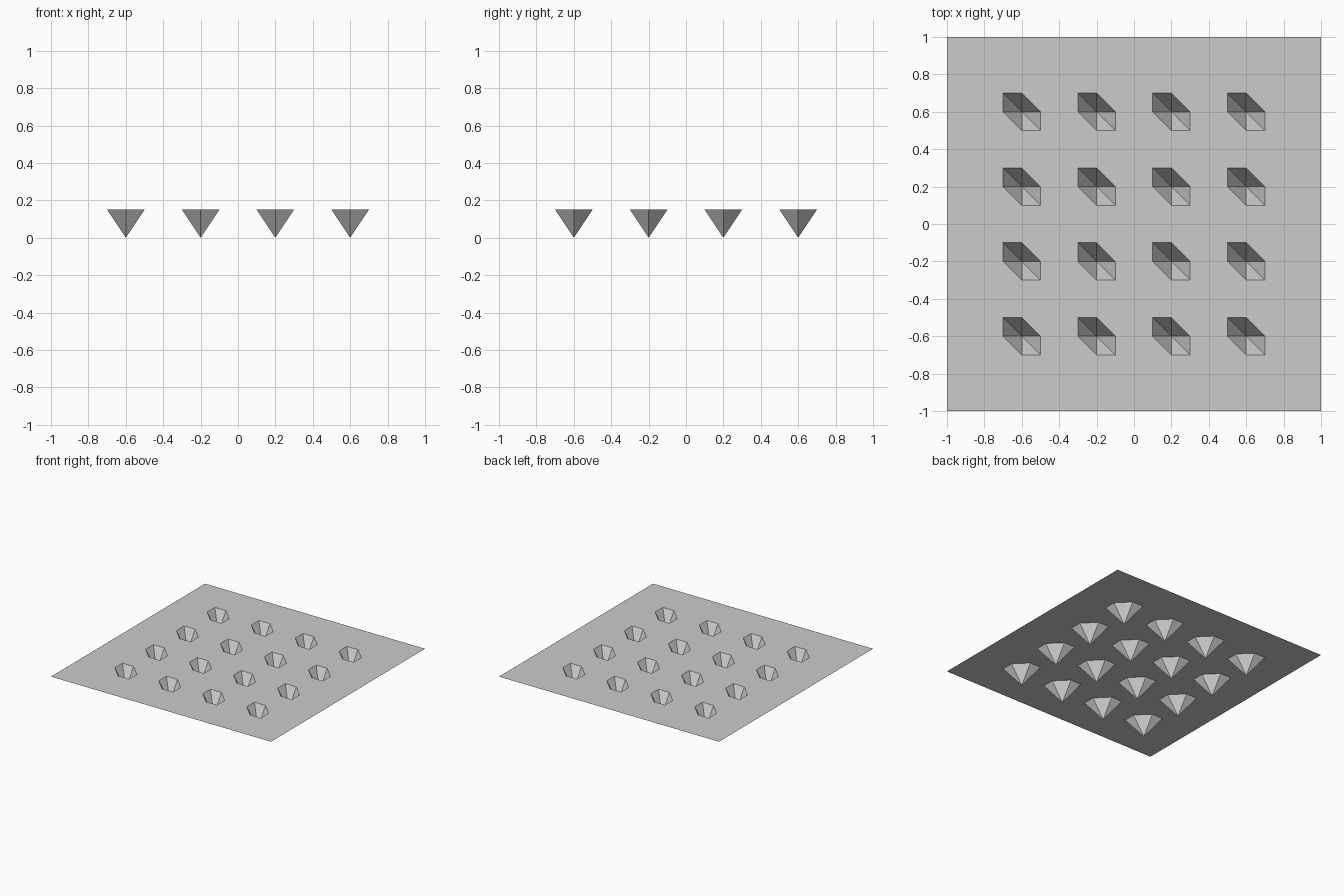
import bpy, bmesh

if "Cube" in bpy.data.objects:
    bpy.data.objects.remove(bpy.data.objects["Cube"])

CELLS, STEP = 20, 0.1     # grid cells per side, cell size
TOP = 0.15                # height of the flat sheet; pits reach z = 0
PITS = (4, 8, 12, 16)     # grid lines that carry pit tips

bm = bmesh.new()

# Sheet vertices, with the pit tips pushed down
grid = [[bm.verts.new((i * STEP - 1, j * STEP - 1,
                       0 if i in PITS and j in PITS else TOP))
         for j in range(CELLS + 1)] for i in range(CELLS + 1)]

# Every cell is split from its back left to its front right corner,
# which gives each pit its six-sided rim
for i in range(CELLS):
    for j in range(CELLS):
        fl, fr = grid[i][j], grid[i + 1][j]
        bl, br = grid[i][j + 1], grid[i + 1][j + 1]
        bm.faces.new((fl, fr, bl))
        bm.faces.new((fr, br, bl))

mesh = bpy.data.meshes.new("dimpled_sheet")
bm.to_mesh(mesh)
bm.free()
sheet = bpy.data.objects.new("dimpled_sheet", mesh)
bpy.context.collection.objects.link(sheet)
